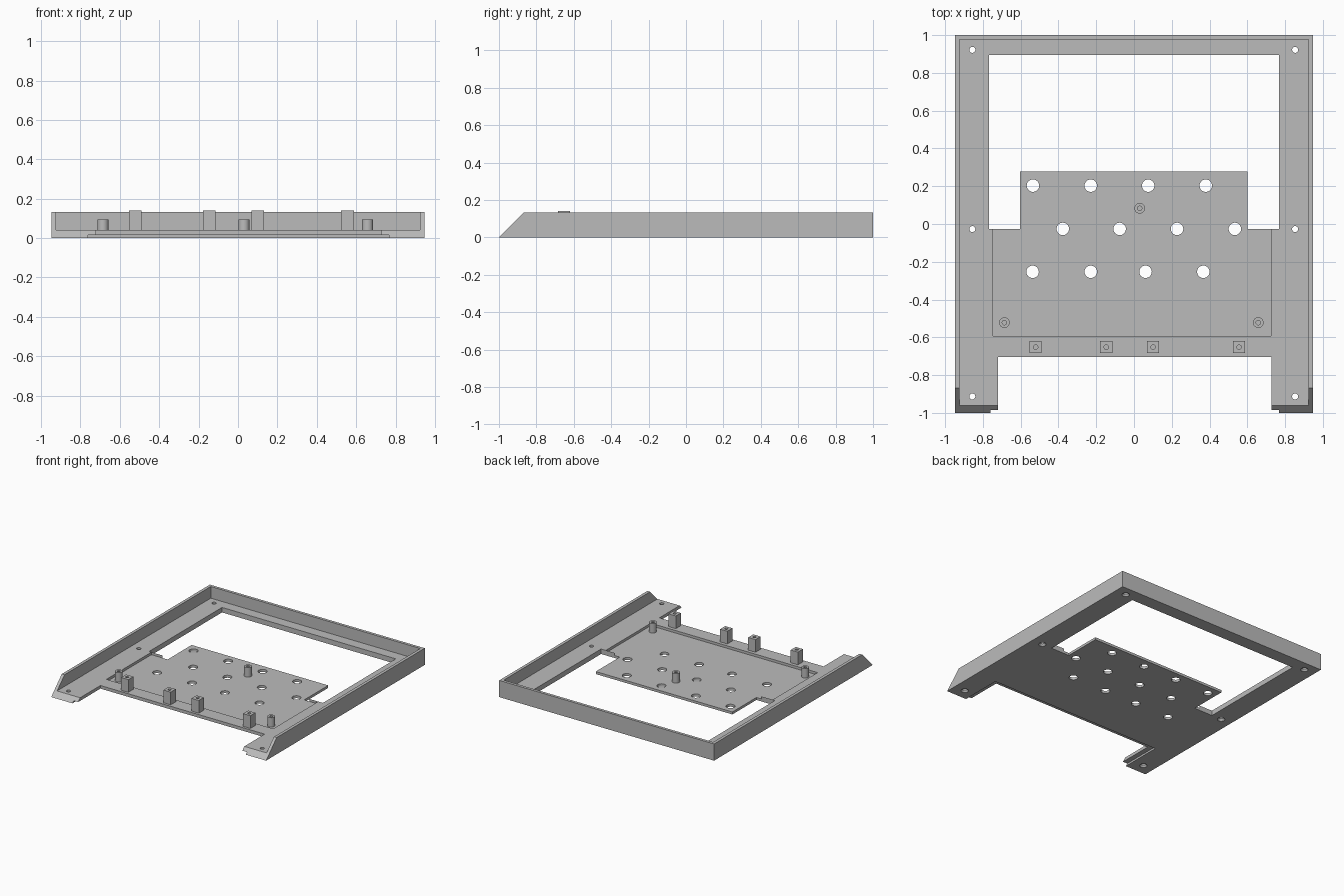
import bpy, bmesh, math
from mathutils import Matrix

if "Cube" in bpy.data.objects:
    bpy.data.objects.remove(bpy.data.objects["Cube"])

grey = bpy.data.materials.new("plain grey")
grey.diffuse_color = (0.5, 0.5, 0.5, 1)
grey.use_nodes = True
grey.node_tree.nodes["Principled BSDF"].inputs["Base Color"].default_value = grey.diffuse_color

FLOOR, PLATE, WALL_TOP = 0.04, 0.02, 0.133


def finish(bm, name):
    bmesh.ops.recalc_face_normals(bm, faces=bm.faces)
    mesh = bpy.data.meshes.new(name)
    bm.to_mesh(mesh)
    bm.free()
    mesh.materials.append(grey)
    ob = bpy.data.objects.new(name, mesh)
    bpy.context.collection.objects.link(ob)
    return ob


def box(name, x0, x1, y0, y1, z0, z1):
    bm = bmesh.new()
    m = Matrix.Translation(((x0 + x1) / 2, (y0 + y1) / 2, (z0 + z1) / 2))
    m = m @ Matrix.Diagonal((x1 - x0, y1 - y0, z1 - z0, 1))
    bmesh.ops.create_cube(bm, size=1, matrix=m)
    return finish(bm, name)


def cones(name, points, r_low, r_top, z0, z1, sides=32):
    bm = bmesh.new()
    for x, y in points:
        bmesh.ops.create_cone(bm, cap_ends=True, segments=sides, radius1=r_low,
                              radius2=r_top, depth=z1 - z0,
                              matrix=Matrix.Translation((x, y, (z0 + z1) / 2)))
    return finish(bm, name)


def cut(target, cutter):
    cutter.hide_render = True
    mod = target.modifiers.new("cut", 'BOOLEAN')
    mod.operation, mod.solver, mod.object = 'DIFFERENCE', 'EXACT', cutter
    bpy.context.view_layer.objects.active = target
    bpy.ops.object.modifier_apply(modifier=mod.name)
    bpy.data.objects.remove(cutter, do_unlink=True)


def smooth(ob):
    bpy.ops.object.select_all(action='DESELECT')
    ob.select_set(True)
    bpy.context.view_layer.objects.active = ob
    bpy.ops.object.shade_smooth_by_angle(angle=math.radians(30))


# Tray block: side profile with sloped front, extruded across x
bm = bmesh.new()
profile = [(-1, 0), (1, 0), (1, WALL_TOP), (-1 + WALL_TOP, WALL_TOP)]
face = bm.faces.new([bm.verts.new((-0.948, y, z)) for y, z in profile])
ext = bmesh.ops.extrude_face_region(bm, geom=[face])
bmesh.ops.translate(bm, vec=(1.896, 0, 0),
                    verts=[v for v in ext["geom"] if isinstance(v, bmesh.types.BMVert)])
tray = finish(bm, "tray")

# Hollow inside the walls, open at the front
cut(tray, box("hollow", -0.924, 0.924, -1.5, 0.977, FLOOR, 0.5))
# Large rear opening and the gaps beside the plate tongue
cut(tray, box("rear_opening", -0.767, 0.767, 0.277, 0.894, -0.1, 0.3))
for x0, x1 in ((-0.767, -0.603), (0.602, 0.767)):
    cut(tray, box("side_gap", x0, x1, -0.026, 0.3, -0.1, 0.3))
# Recessed mounting plate and its tongue
cut(tray, box("recess", -0.746, 0.726, -0.593, -0.026, PLATE, 0.3))
cut(tray, box("tongue_recess", -0.65, 0.65, -0.1, 0.3, PLATE, 0.3))
# Front notch with a rebate below it
cut(tray, box("front_notch", -0.721, 0.728, -1.5, -0.704, -0.1, 0.3))
cut(tray, box("rebate", -0.761, 0.768, -1.5, -0.665, -0.1, 0.015))

# Vent holes in the plate
rows = ((0.203, (-0.535, -0.229, 0.075, 0.38)),
        (-0.026, (-0.377, -0.076, 0.228, 0.534)),
        (-0.253, (-0.537, -0.229, 0.061, 0.367)))
cut(tray, cones("vents", [(x, y) for y, xs in rows for x in xs], 0.033, 0.033, -0.1, 0.3))
# Screw holes in the rim, countersunk below
screws = [(x, y) for x in (-0.856, 0.853) for y in (0.922, -0.027, -0.913)]
cut(tray, cones("screw_holes", screws, 0.016, 0.016, -0.1, 0.3, 24))
cut(tray, cones("countersinks", screws, 0.032, 0.016, -0.005, 0.015, 24))
smooth(tray)

# Round standoffs on the plate
for i, p in enumerate(((0.03, 0.083), (-0.686, -0.522), (0.658, -0.522))):
    post = cones(f"standoff_{i + 1}", [p], 0.028, 0.028, PLATE - 0.005, 0.095)
    cut(post, cones("bore", [p], 0.012, 0.012, 0.035, 0.3, 20))
    smooth(post)

# Square posts along the front edge
for i, x in enumerate((-0.521, -0.147, 0.101, 0.556)):
    y, h = -0.652, 0.032
    post = box(f"square_post_{i + 1}", x - h, x + h, y - h, y + h, FLOOR - 0.005, 0.141)
    cut(post, cones("bore", [(x, y)], 0.012, 0.012, 0.06, 0.3, 20))
    smooth(post)
